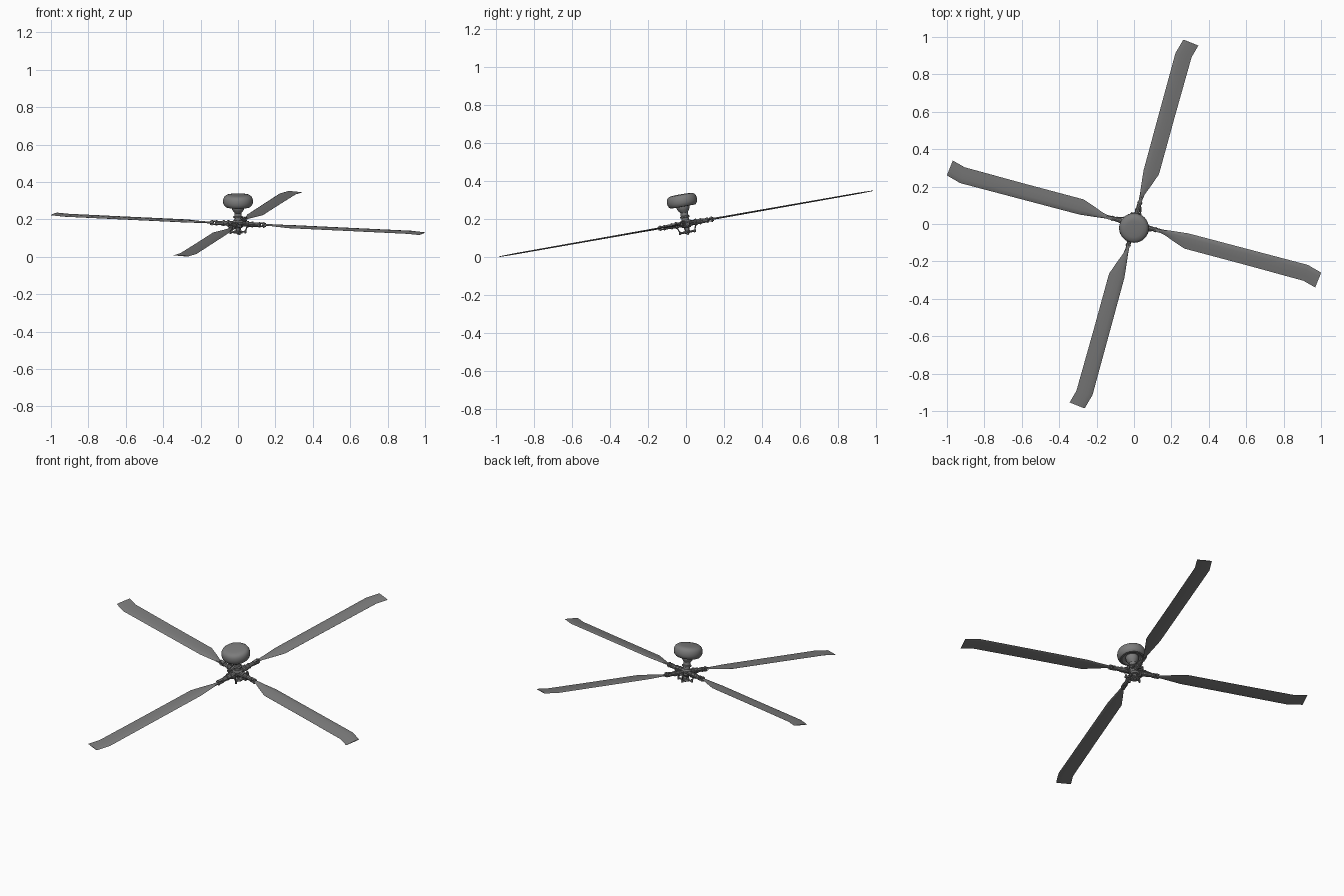
import bpy, bmesh, math
from mathutils import Matrix, Vector

if "Cube" in bpy.data.objects:
    bpy.data.objects.remove(bpy.data.objects["Cube"])

# whole rotor tilts about x around the hub centre
HUB = Matrix.Translation((0, 0, 0.176)) @ Matrix.Rotation(math.radians(10), 4, 'X')
ANGLES = [75, 165, 255, 345]

DARK = bpy.data.materials.new("dark_grey")
DARK.diffuse_color = (0.2, 0.2, 0.2, 1)
DARK.use_nodes = True
DARK.node_tree.nodes["Principled BSDF"].inputs["Base Color"].default_value = DARK.diffuse_color


def finish(name, bm, turn=0):
    bmesh.ops.recalc_face_normals(bm, faces=bm.faces)
    me = bpy.data.meshes.new(name)
    bm.to_mesh(me)
    bm.free()
    me.materials.append(DARK)
    ob = bpy.data.objects.new(name, me)
    bpy.context.collection.objects.link(ob)
    ob.matrix_world = HUB @ Matrix.Rotation(math.radians(turn), 4, 'Z')
    bpy.ops.object.select_all(action='DESELECT')
    ob.select_set(True)
    bpy.context.view_layer.objects.active = ob
    bpy.ops.object.shade_smooth_by_angle(angle=math.radians(35))
    return ob


def lathe(name, profile, n=24):
    bm = bmesh.new()
    vs = [bm.verts.new((r, 0, z)) for r, z in profile]
    es = [bm.edges.new(p) for p in zip(vs, vs[1:])]
    bmesh.ops.spin(bm, geom=vs + es, axis=(0, 0, 1), cent=(0, 0, 0),
                   angle=math.tau, steps=n, use_duplicate=False)
    bmesh.ops.remove_doubles(bm, verts=bm.verts, dist=1e-5)
    return finish(name, bm)


def rod(bm, a, b, r1, r2=None, n=10):
    a, b = Vector(a), Vector(b)
    d = b - a
    m = Matrix.Translation((a + b) / 2) @ d.to_track_quat('Z', 'Y').to_matrix().to_4x4()
    bmesh.ops.create_cone(bm, cap_ends=True, segments=n, radius1=r1,
                          radius2=r1 if r2 is None else r2, depth=d.length, matrix=m)


def box(bm, c, s):
    bmesh.ops.create_cube(bm, size=1, matrix=Matrix.Translation(c) @ Matrix.Diagonal((*s, 1)))


# blade stations: radius, leading edge, trailing edge, thickness
STATIONS = [(0.135, 0.009, -0.009, 0.010), (0.17, 0.012, -0.014, 0.010),
            (0.22, 0.018, -0.033, 0.009), (0.295, 0.026, -0.059, 0.009),
            (0.62, 0.026, -0.060, 0.008), (0.955, 0.026, -0.063, 0.007),
            (1.030, 0.004, -0.082, 0.004)]
# airfoil: chord fraction, height fraction
AIRFOIL = [(0, 0), (0.08, 0.38), (0.3, 0.6), (0.65, 0.4), (1, 0.03),
           (1, -0.03), (0.65, -0.28), (0.3, -0.4), (0.08, -0.28)]


def blade(turn):
    bm = bmesh.new()
    rings = []
    for u, lead, trail, t in STATIONS:
        rings.append([bm.verts.new((u + (0.010 * (0.5 - c) if u > 1 else 0),
                                    lead + (trail - lead) * c, h * t)) for c, h in AIRFOIL])
    n = len(AIRFOIL)
    for a, b in zip(rings, rings[1:]):
        for i in range(n):
            bm.faces.new((a[i], a[(i + 1) % n], b[(i + 1) % n], b[i]))
    bm.faces.new(rings[0])
    bm.faces.new(rings[-1])
    finish("blade", bm, turn)


def blade_grip(turn):
    bm = bmesh.new()
    # bearing sleeve with collars
    rod(bm, (0.015, 0, 0), (0.06, 0, 0), 0.013)
    rod(bm, (0.05, 0, 0), (0.12, 0, 0), 0.014, 0.011)
    for u, r in ((0.05, 0.018), (0.075, 0.016), (0.115, 0.014)):
        rod(bm, (u, 0, 0), (u + 0.008, 0, 0), r)
    # fork plates and bolts clamping the blade root
    for s in (1, -1):
        box(bm, (0.132, 0, s * 0.008), (0.04, 0.018, 0.005))
        rod(bm, (0.142, s * 0.005, -0.014), (0.142, s * 0.005, 0.014), 0.003, n=6)
    finish("blade_grip", bm, turn)
    # pitch horn reaching sideways, with its link down to the swashplate
    bm = bmesh.new()
    box(bm, (0.050, 0.016, -0.002), (0.014, 0.032, 0.010))
    rod(bm, (0.047, 0.028, 0.008), (0.047, 0.028, -0.012), 0.006, n=8)
    rod(bm, (0.047, 0.028, -0.005), (0.036, 0.018, -0.042), 0.0035, n=8)
    rod(bm, (0.036, 0.018, -0.052), (0.036, 0.018, -0.036), 0.006, n=8)
    finish("pitch_link", bm, turn)
    # lag damper beside the grip
    bm = bmesh.new()
    rod(bm, (0.022, -0.022, 0.004), (0.065, -0.019, 0.004), 0.006, n=8)
    rod(bm, (0.065, -0.019, 0.004), (0.10, -0.012, 0.004), 0.003, n=8)
    finish("damper", bm, turn)
    # swashplate arm
    bm = bmesh.new()
    rod(bm, (0.01, 0.005, -0.044), (0.038, 0.019, -0.044), 0.006, 0.004, n=8)
    finish("swashplate_arm", bm, turn)


for a in ANGLES:
    blade(a)
    blade_grip(a)

# hub plates
lathe("hub", [(0, -0.020), (0.022, -0.020), (0.030, -0.012), (0.030, 0.012),
              (0.024, 0.020), (0, 0.020)], 16)
# drive shaft and swashplate
lathe("shaft", [(0, -0.060), (0.006, -0.056), (0.009, -0.046), (0.011, -0.015), (0, -0.015)], 16)
lathe("swashplate", [(0.008, -0.050), (0.024, -0.050), (0.026, -0.044),
                     (0.022, -0.038), (0.008, -0.038), (0.008, -0.050)])
# stem carrying the sensor dome
lathe("mast_stem", [(0, 0.015), (0.020, 0.015), (0.020, 0.032), (0.026, 0.034), (0.026, 0.040),
                    (0.020, 0.043), (0.020, 0.060), (0.030, 0.074), (0.034, 0.084),
                    (0.036, 0.105), (0, 0.105)])
# rounded dome, hollow around the stem underneath
lathe("sensor_dome", [(0.034, 0.103), (0.050, 0.097), (0.058, 0.092), (0.067, 0.093), (0.075, 0.101),
                      (0.079, 0.112), (0.080, 0.124), (0.078, 0.137), (0.073, 0.147),
                      (0.064, 0.154), (0.045, 0.157), (0.02, 0.158), (0, 0.158)], 32)
